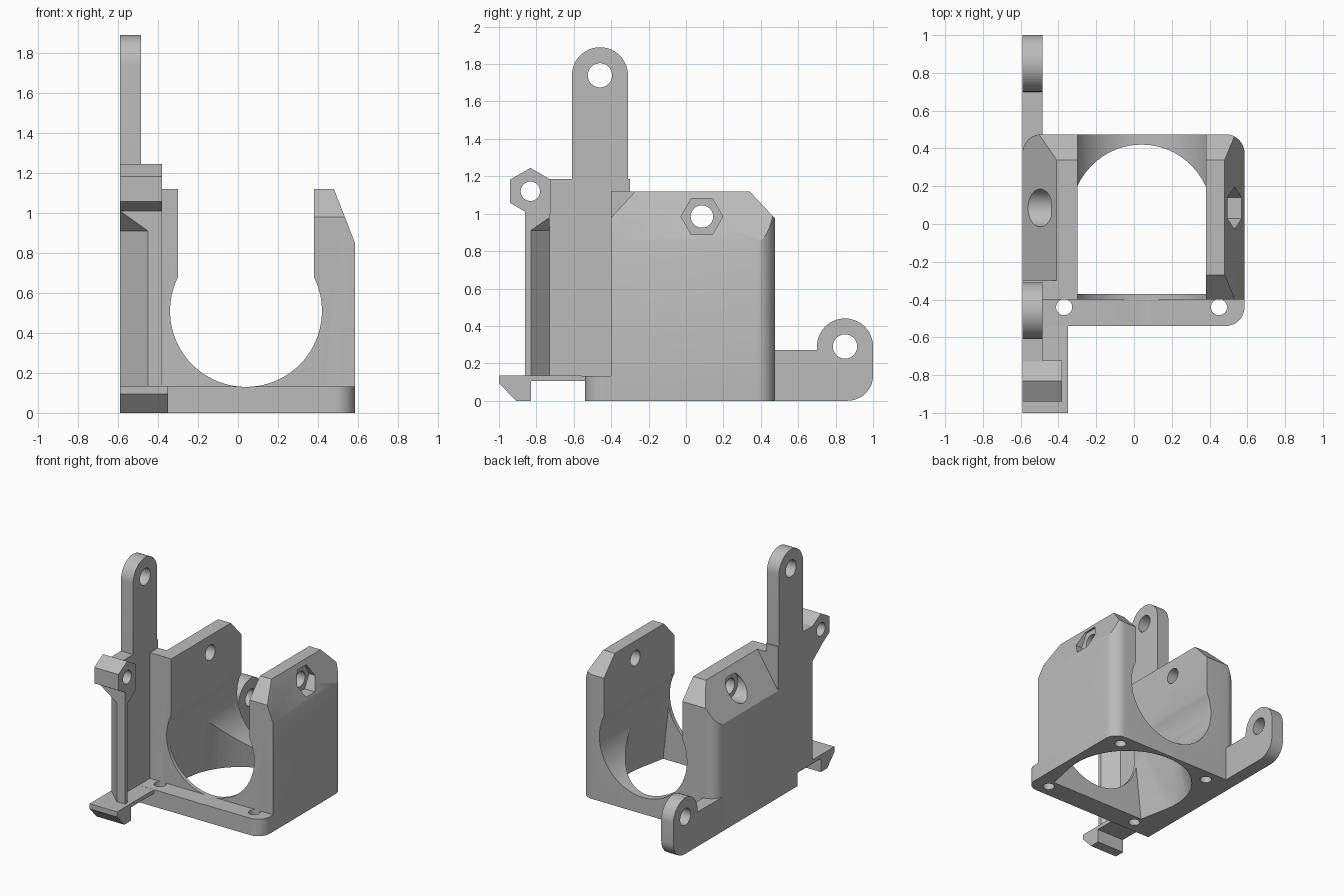
import bpy, bmesh
from math import sin, cos, pi, radians
from mathutils import Vector

if "Cube" in bpy.data.objects:
    bpy.data.objects.remove(bpy.data.objects["Cube"], do_unlink=True)

grey = bpy.data.materials.new("plain grey")
grey.use_nodes = True
COLOUR = (0.5, 0.5, 0.5, 1)
grey.diffuse_color = COLOUR
grey.node_tree.nodes["Principled BSDF"].inputs["Base Color"].default_value = COLOUR


def finish(name, bm):
    bmesh.ops.recalc_face_normals(bm, faces=bm.faces)
    mesh = bpy.data.meshes.new(name)
    bm.to_mesh(mesh)
    bm.free()
    mesh.materials.append(grey)
    obj = bpy.data.objects.new(name, mesh)
    bpy.context.collection.objects.link(obj)
    return obj


def prism(name, pts, axis, lo, hi):
    """Extrude a flat outline along an axis; outline is in the other two axes."""
    place = {"X": lambda a, b: (lo, a, b),
             "Y": lambda a, b: (a, lo, b),
             "Z": lambda a, b: (a, b, lo)}[axis]
    bm = bmesh.new()
    face = bm.faces.new([bm.verts.new(place(*p)) for p in pts])
    out = bmesh.ops.extrude_face_region(bm, geom=[face])
    shift = Vector([hi - lo if axis == c else 0 for c in "XYZ"])
    bmesh.ops.translate(bm, vec=shift, verts=[v for v in out["geom"] if isinstance(v, bmesh.types.BMVert)])
    return finish(name, bm)


def hull(name, pts):
    bm = bmesh.new()
    for p in pts:
        bm.verts.new(p)
    out = bmesh.ops.convex_hull(bm, input=bm.verts)
    bmesh.ops.delete(bm, geom=list({v for v in out["geom_interior"] if isinstance(v, bmesh.types.BMVert)}), context="VERTS")
    return finish(name, bm)


def arc(a, b, r, start=0, end=360, n=16):
    full = end - start == 360
    angles = [radians(start + (end - start) * i / n) for i in range(n if full else n + 1)]
    return [(a + r * cos(t), b + r * sin(t)) for t in angles]


def rect(a0, a1, b0, b1):
    return [(a0, b0), (a1, b0), (a1, b1), (a0, b1)]


def cut(targets, cutters):
    for obj in targets:
        bpy.context.view_layer.objects.active = obj
        for c in cutters:
            mod = obj.modifiers.new("cut", "BOOLEAN")
            mod.operation, mod.solver, mod.object = "DIFFERENCE", "EXACT", c
            bpy.ops.object.modifier_apply(modifier=mod.name)
    for c in cutters:
        bpy.data.objects.remove(c, do_unlink=True)


L, R, BACK, FRONT = -0.59, 0.585, 0.475, -0.40   # outer limits of the housing
CX, CY = 0.04, -0.03                             # centre of the bore
ARM = -0.485                                     # inner face of side plates

# Housing block and base flange
rear = arc(R - 0.1, BACK - 0.1, 0.1, 0, 90, 10) + arc(L + 0.1, BACK - 0.1, 0.1, 90, 180, 10)
housing = prism("housing", [(L, FRONT), (R, FRONT)] + rear, "Z", 0, 1.12)
flange = prism("base_flange", [(L, -0.54)] + arc(R - 0.1, -0.44, 0.1, -90, 0, 10) + rear, "Z", 0, 0.133)

# Sloped shoulders and clipped top corners
cut([housing], [
    prism("right_slope", [(0.48, 1.12), (0.585, 0.85), (0.7, 0.554), (0.7, 1.3), (0.41, 1.3)], "Y", -0.6, 0.6),
    prism("left_slope", [(-0.41, 1.12), (-0.59, 0.84), (-0.7, 0.669), (-0.7, 1.3), (-0.294, 1.3)], "Y", -0.3, 0.6),
    prism("rear_corner", [(0.34, 1.12), (0.48, 0.97), (0.6, 0.841), (0.6, 1.3), (0.172, 1.3)], "X", -0.8, 0.8),
    prism("front_corner", [(-0.27, 1.12), (-0.40, 0.98), (-0.5, 0.872), (-0.5, 1.3), (-0.103, 1.3)], "X", 0.1, 0.8),
])

# Open-topped round channel from front to back
channel = prism("channel", [(0.38, 1.4), (-0.30, 1.4)] + arc(CX, 0.51, 0.38, 153.5, 386.5, 56), "Y", -0.8, 0.8)

# Tapered duct rising from the base
duct_pts = []
for z, r, half in ((-0.02, 0.479, 0.42), (0.71, 0.34, 0.34)):
    duct_pts += [(x, y, z) for x, y in arc(CX, CY, r, n=64) if y > -0.36]
    duct_pts += [(CX + s * half, -0.37, z) for s in (-1, 1)]
duct = hull("duct", duct_pts)

# Fan screw holes
screws = [prism("screw", arc(x, y, 0.043), "Z", -0.1, 0.345)
          for x in (-0.37, 0.45) for y in (-0.44, 0.38)]
cut([housing, flange], [channel, duct] + screws)

# Clamp screw: through hole, round counterbore and hexagonal nut pocket
SY, SZ = 0.085, 0.985
cut([housing], [
    prism("clamp_hole", arc(SY, SZ, 0.06, n=24), "X", -0.9, 0.9),
    prism("counterbore", arc(SY, SZ, 0.1, n=32), "X", -0.9, -0.44),
    prism("nut_pocket", arc(SY, SZ, 0.112, n=6), "X", 0.48, 0.9),
])

# Side plate with tall rounded arm
plate = prism("side_plate", rect(-0.73, -0.30, 0.105, 1.185), "X", L, ARM)
tall_arm = prism("tall_arm", [(-0.61, 0.9), (-0.31, 0.9)] + arc(-0.46, 1.74, 0.15, 0, 180, 24), "X", L, ARM)
cut([tall_arm], [prism("arm_hole", arc(-0.46, 1.74, 0.065, n=32), "X", -0.9, 0)])

# Rear lug
lug = prism("rear_lug", [(0.3, 0)] + arc(0.865, 0.135, 0.135, -90, 0, 12)
            + arc(0.85, 0.29, 0.15, 0, 180, 24) + [(0.70, 0.27), (0.3, 0.27)], "X", L, ARM)
cut([lug], [prism("lug_hole", arc(0.85, 0.29, 0.065, n=32), "X", -0.9, 0)])

# Hexagonal boss at the front of the side plate
IN = -0.38
HY, HZ = -0.832, 1.12
boss = prism("hex_boss", arc(HY, HZ, 0.125, 30, 390, 6), "X", L, IN)
web = prism("boss_web", rect(-0.78, -0.725, 1.0, 1.183), "X", L, IN)
bore = [prism("boss_hole", arc(HY, HZ, 0.052, n=32), "X", -0.9, 0)]

# Diagonal stiffener and its gusset below the boss
section = [(L, -0.73), (-0.45, -0.86), (IN, -0.86), (IN, -0.83), (ARM, -0.73)]
stiffener = prism("stiffener", section, "Z", 0.11, 0.95)
gusset = hull("boss_gusset", [(x, y, 0.91) for x, y in section]
              + [(L, -0.86, 1.01), (IN, -0.73, 0.98)]
              + [(x, y, 1.05) for x in (L, IN) for y in (-0.86, -0.73)])
cut([boss, gusset], bore)

# Latch hook at the bottom front
latch = prism("latch", [(-1, 0.135), (-1, 0.095), (-0.91, 0), (-0.83, 0), (-0.83, 0.105),
                        (-0.5, 0.105), (-0.5, 0.13), (-0.58, 0.135)], "X", L, -0.35)

# Smooth round walls, keep edges sharp
parts = [housing, flange, plate, tall_arm, lug, boss, web, stiffener, gusset, latch]
bpy.ops.object.select_all(action="DESELECT")
for p in parts:
    p.select_set(True)
bpy.context.view_layer.objects.active = housing
bpy.ops.object.shade_smooth_by_angle(angle=radians(25))
